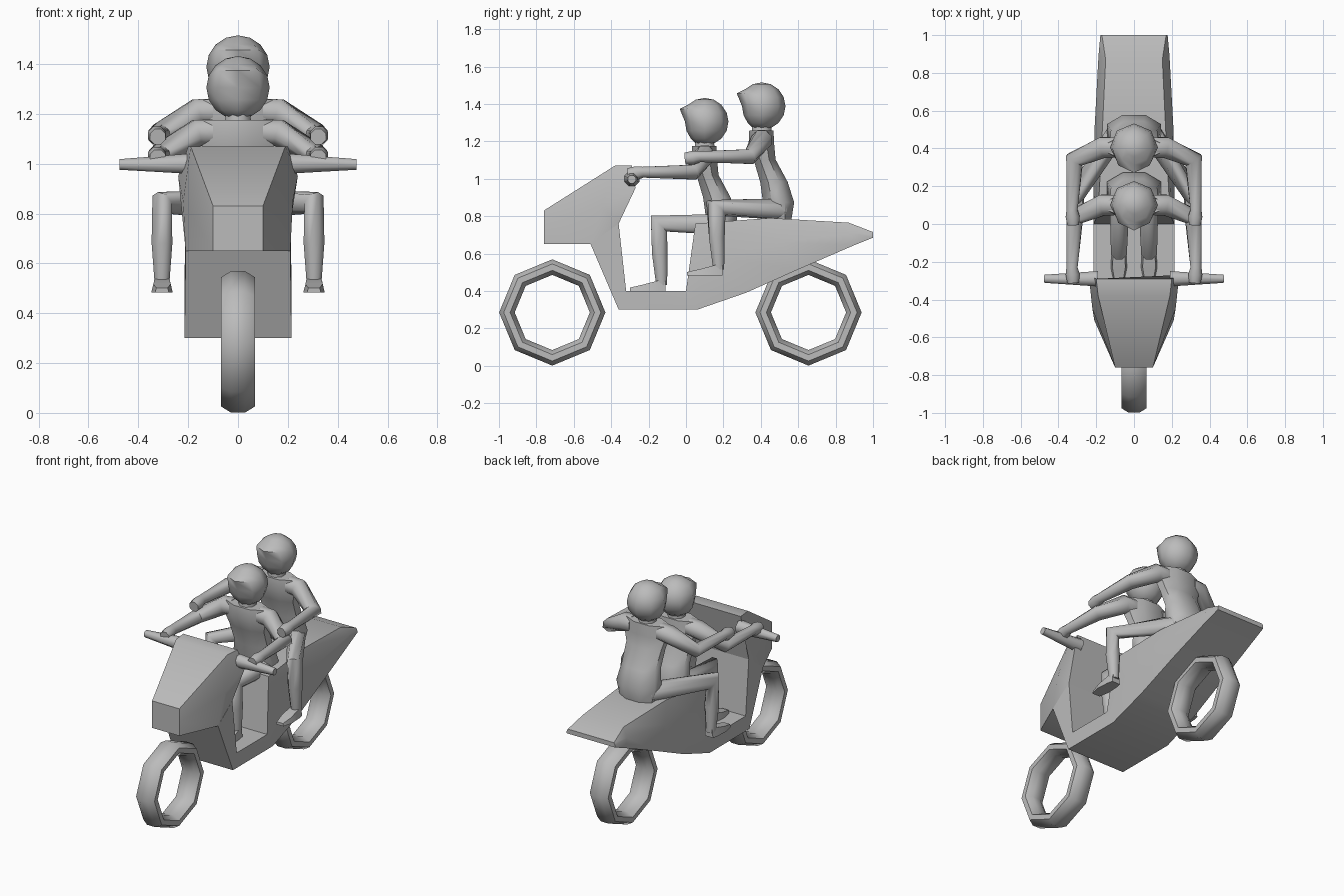
import bpy, bmesh, math
from mathutils import Vector, Matrix

cube = bpy.data.objects.get("Cube")
if cube:
    bpy.data.objects.remove(cube)

grey = bpy.data.materials.new("plain grey")
grey.use_nodes = True
grey.diffuse_color = (0.5, 0.5, 0.5, 1)
grey.node_tree.nodes["Principled BSDF"].inputs["Base Color"].default_value = (0.5, 0.5, 0.5, 1)


def finish(name, bm, angle=60):
    bmesh.ops.recalc_face_normals(bm, faces=bm.faces)
    mesh = bpy.data.meshes.new(name)
    bm.to_mesh(mesh)
    bm.free()
    mesh.materials.append(grey)
    mesh.shade_smooth()
    mesh.set_sharp_from_angle(angle=math.radians(angle))
    obj = bpy.data.objects.new(name, mesh)
    bpy.context.collection.objects.link(obj)
    return obj


def loft(name, rings, closed=False, angle=60):
    """Skin a list of equal point rings; cap the ends unless closed."""
    bm = bmesh.new()
    rows = [[bm.verts.new(p) for p in ring] for ring in rings]
    pairs = list(zip(rows, rows[1:]))
    if closed:
        pairs.append((rows[-1], rows[0]))
    else:
        bm.faces.new(rows[0])
        bm.faces.new(rows[-1])
    n = len(rows[0])
    for a, b in pairs:
        for i in range(n):
            j = (i + 1) % n
            bm.faces.new((a[i], a[j], b[j], b[i]))
    return finish(name, bm, angle)


def octagon(turn=0.5):
    return [(math.cos(t), math.sin(t)) for t in
            (math.tau * (i + turn) / 8 for i in range(8))]


def limb(name, stations):
    """Eight-sided tube through (x, y, z, radius) stations with mitred bends."""
    pts = [Vector(s[:3]) for s in stations]
    dirs = [(b - a).normalized() for a, b in zip(pts, pts[1:])]
    side = Vector((1, 0, 0)) if abs(dirs[0].x) < 0.9 else Vector((0, 0, 1))
    rings = []
    for i, (p, s) in enumerate(zip(pts, stations)):
        before, after = dirs[max(i - 1, 0)], dirs[min(i, len(dirs) - 1)]
        along = (before + after).normalized()
        stretch = min(1 / max(along.dot(after), 0.5), 1.45)
        u = (side - along * side.dot(along)).normalized()
        v = along.cross(u)
        r = s[3] * 1.05
        rings.append([p + u * c * r + v * d * r * stretch for c, d in octagon()])
    return loft(name, rings)


def shell(name, sections, angle):
    """Symmetric bodywork from sections of (y, z, half width), top to bottom."""
    rings = []
    for sec in sections:
        left = [(w, y, z) for y, z, w in sec]
        rings.append(left + [(-x, y, z) for x, y, z in reversed(left)])
    return loft(name, rings, angle=angle)


def wheel(name, y):
    rings = []
    for c, d in octagon(0):
        rings.append([(0.073 * a, y + c * (0.2425 + 0.045 * b),
                       0.285 + d * (0.2425 + 0.045 * b)) for a, b in octagon()])
    return loft(name, rings, closed=True)


wheel("front_wheel", -0.715)
wheel("rear_wheel", 0.655)

# Front fairing
shell("front_fairing", [
    [(-.76, .83, .10), (-.76, .74, .10), (-.76, .65, .10)],
    [(-.38, 1.07, .19), (-.45, .85, .22), (-.51, .65, .21)],
    [(-.29, 1.07, .20), (-.27, .95, .24), (-.36, .76, .21)],
], 40)

# Leg shield, floor, seat and tail
shell("chassis", [
    [(-.36, .76, .21), (-.43, .71, .212), (-.51, .65, .21)],
    [(-.32, .40, .215), (-.34, .35, .215), (-.36, .30, .215)],
    [(0, .40, .215), (.03, .35, .215), (.06, .30, .215)],
    [(.05, .76, .19), (.16, .58, .215), (.32, .39, .21)],
    [(.45, .79, .17), (.52, .66, .208), (.60, .515, .20)],
    [(.87, .765, .15), (.89, .71, .188), (.90, .645, .185)],
    [(1.0, .715, .17), (1.0, .70, .178), (1.0, .685, .178)],
], 40)

# Handlebar grips
for s, side in ((1, "left"), (-1, "right")):
    limb(side + "_handlebar", [(s * .19, -.29, 1.0, .042), (s * .475, -.29, .997, .022)])


def foot(name, x, y, z):
    stations = [(-.30, .028, .018), (-.23, .043, .034), (-.15, .038, .055), (-.11, .03, .055)]
    rings = [[(x + w, y + fy, z + .40), (x + w * .8, y + fy, z + .40 + h),
              (x - w * .8, y + fy, z + .40 + h), (x - w, y + fy, z + .40)]
             for fy, w, h in stations]
    loft(name, rings, angle=40)


def head(name, y, z):
    bm = bmesh.new()
    bmesh.ops.create_uvsphere(bm, u_segments=8, v_segments=8, radius=0.127)
    # Brim pushed forward, face set back below it
    for v in bm.verts:
        if v.co.y < -0.05:
            if 0.02 < v.co.z < 0.06:
                v.co.y *= 1.14
                v.co.z += 0.02
            elif v.co.z < 0.02:
                v.co.y *= 0.83
    bmesh.ops.translate(bm, verts=bm.verts, vec=(0, y + .1, z + 1.305))
    finish(name, bm)


def rider(name, dy, dz, knee_x):
    head(name + "_head", dy, dz)
    # Torso from hips to shoulders: (y, z, half width, half depth)
    body = [(.20, .70, .12, .06), (.19, .79, .145, .085), (.165, .90, .125, .075),
            (.115, 1.02, .13, .06), (.098, 1.10, .155, .07), (.098, 1.175, .14, .066)]
    loft(name + "_torso", [[(w * 1.06 * c, dy + y + d * 1.06 * e, dz + z)
                            for c, e in octagon()] for y, z, w, d in body])
    limb(name + "_neck", [(0, dy + .1, dz + 1.15, .055), (0, dy + .1, dz + 1.22, .05)])
    for s, side in ((1, "left"), (-1, "right")):
        part = name + "_" + side
        limb(part + "_arm", [(s * .10, dy + .10, dz + 1.125, .055),
                             (s * .165, dy + .10, dz + 1.123, .055),
                             (s * .315, dy + .035, dz + 1.035, .042),
                             (s * .328, dy - .23, dz + 1.035, .030),
                             (s * .325, dy - .265, dz + 1.03, .038),
                             (s * .322, dy - .31, dz + 1.025, .032)])
        limb(part + "_leg", [(s * .075, dy + .20, dz + .755, .058),
                             (s * knee_x, dy - .145, dz + .76, .043),
                             (s * knee_x, dy - .14, dz + .60, .043),
                             (s * knee_x, dy - .13, dz + .43, .030)])
        foot(part + "_foot", s * knee_x, dy, dz)


rider("driver", 0, 0, .08)
rider("passenger", .305, .083, .305)
